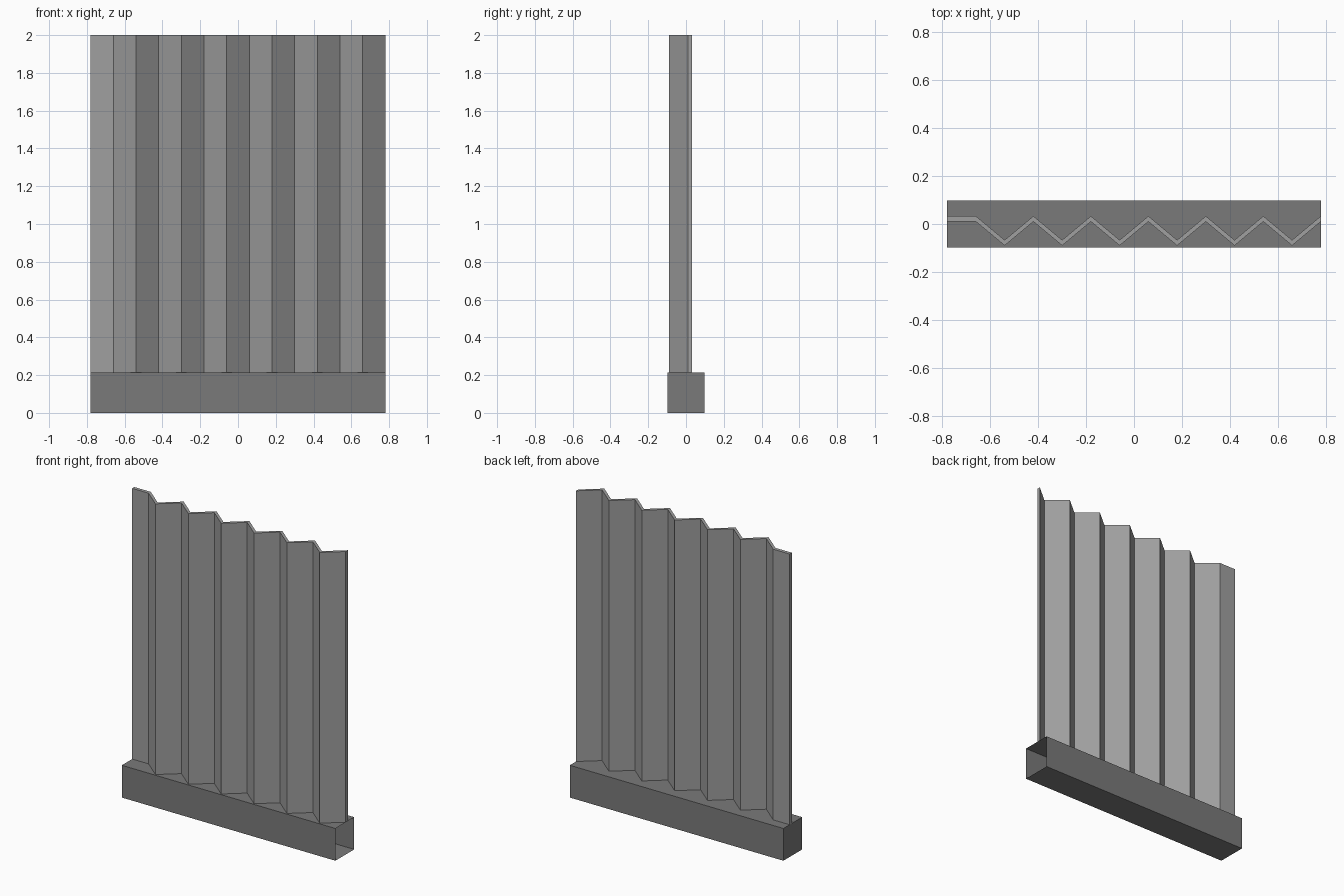
import bpy

if "Cube" in bpy.data.objects:
    bpy.data.objects.remove(bpy.data.objects["Cube"])


def material(name, v):
    m = bpy.data.materials.new(name)
    m.diffuse_color = (v, v, v, 1)
    m.use_nodes = True
    m.node_tree.nodes["Principled BSDF"].inputs["Base Color"].default_value = m.diffuse_color
    return m


def make(name, verts, faces, mat):
    me = bpy.data.meshes.new(name)
    me.from_pydata(verts, [], faces)
    me.materials.append(mat)
    me.update()
    ob = bpy.data.objects.new(name, me)
    bpy.context.collection.objects.link(ob)
    return ob


base_grey = material("dark grey concrete", 0.195)
panel_grey = material("light grey metal", 0.35)
W, D, H, TOP = 0.78, 0.098, 0.213, 2.0

# Base: box left open at its right end
v = [(x, y, z) for x in (-W, W) for y in (-D, D) for z in (0, H)]
make("base", v, [(0, 1, 3, 2), (0, 4, 5, 1), (2, 3, 7, 6),
                 (0, 2, 6, 4), (1, 5, 7, 3)], base_grey)

# Corrugated panel: one flat strip on the left, then a regular zigzag
back = [(-W, 0.033)] + [(-0.66 + 0.12 * i, -0.067 if i % 2 else 0.033)
                        for i in range(13)]
n = len(back)
verts = []
for x, y in back:
    verts += [(x, y - 0.023, H), (x, y, H), (x, y, TOP), (x, y - 0.023, TOP)]
faces = [(0, 3, 2, 1)]
for i in range(n - 1):
    a, b = 4 * i, 4 * i + 4
    for k in range(4):
        j = (k + 1) % 4
        faces.append((a + k, a + j, b + j, b + k))
e = 4 * (n - 1)
faces.append((e, e + 1, e + 2, e + 3))
make("corrugated_panel", verts, faces, panel_grey)
